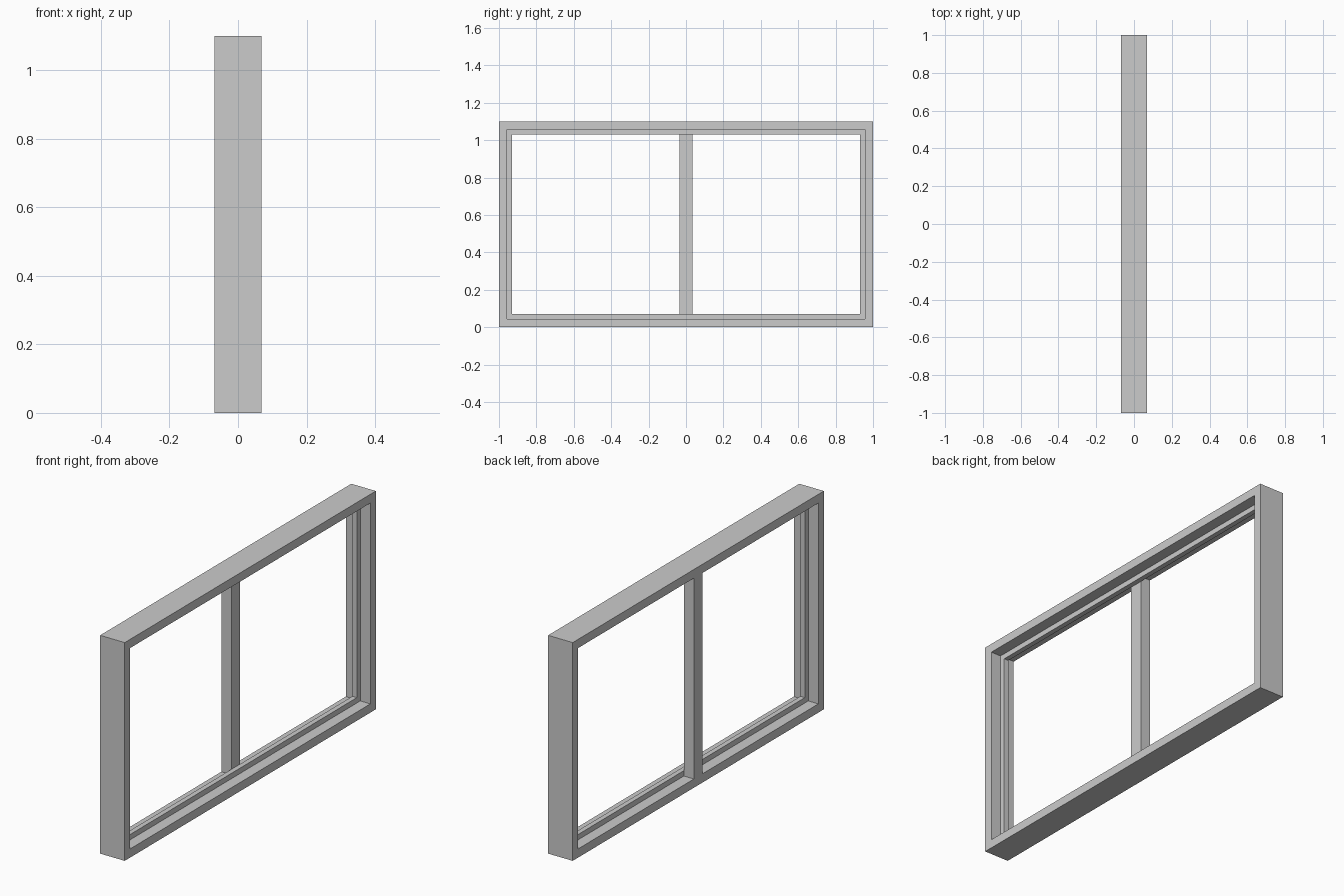
import bpy, bmesh

if "Cube" in bpy.data.objects:
    bpy.data.objects.remove(bpy.data.objects["Cube"])

HX, HY, H = 0.0685, 1.0, 1.1     # half depth, half width, height
RIM, RIB = 0.044, 0.071          # insets of the rebate and of the centre rib
RX = 0.0125                      # half thickness of the centre rib


def finish(name, bm):
    bmesh.ops.recalc_face_normals(bm, faces=bm.faces)
    mesh = bpy.data.meshes.new(name)
    bm.to_mesh(mesh)
    bm.free()
    obj = bpy.data.objects.new(name, mesh)
    bpy.context.collection.objects.link(obj)
    return obj


def swept_frame(name, profile):
    """Sweep a closed (x, inset) profile around the rectangular outline, mitred."""
    bm = bmesh.new()
    rings = []
    for x, d in profile:
        y = HY - d
        corners = ((-y, d), (y, d), (y, H - d), (-y, H - d))
        rings.append([bm.verts.new((x, cy, cz)) for cy, cz in corners])
    for i, a in enumerate(rings):
        b = rings[(i + 1) % len(rings)]
        for k in range(4):
            n = (k + 1) % 4
            bm.faces.new((a[k], a[n], b[n], b[k]))
    return finish(name, bm)


def box(name, lo, hi):
    bm = bmesh.new()
    bmesh.ops.create_cube(bm, size=1)
    for v in bm.verts:
        v.co = [(l + h) / 2 + c * (h - l) for l, h, c in zip(lo, hi, v.co)]
    return finish(name, bm)


# Outer frame with a rebate on each side of a central rib
swept_frame("window_frame", [
    (-HX, 0), (HX, 0), (HX, RIM), (RX, RIM),
    (RX, RIB), (-RX, RIB), (-RX, RIM), (-HX, RIM)])

# Centre upright, sitting in the rebate on the -x side
box("centre_mullion", (-HX, -0.035, RIM), (-RX, 0.035, H - RIM))
